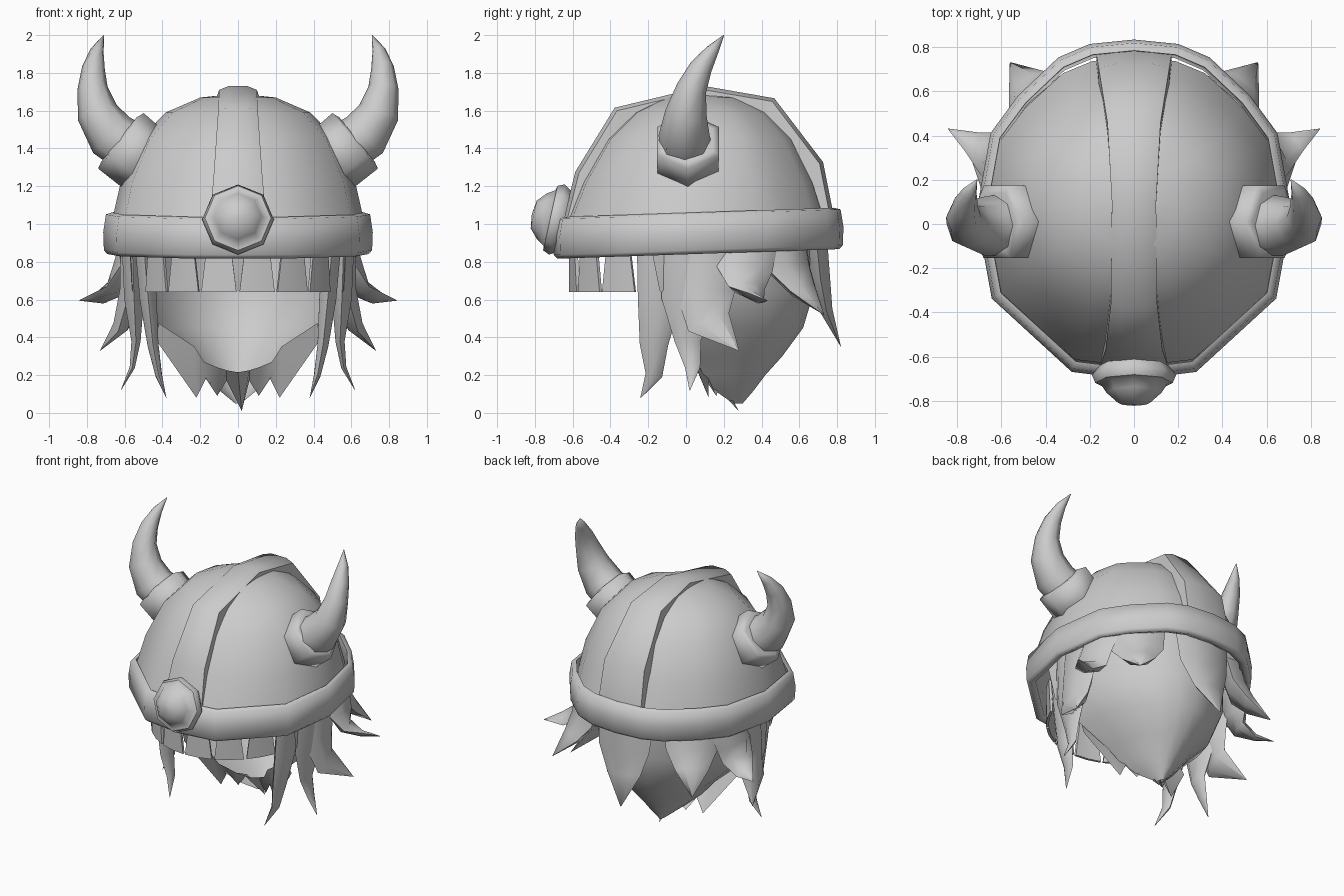
import bpy, bmesh, math
from mathutils import Vector

cube = bpy.data.objects.get("Cube")
if cube:
    bpy.data.objects.remove(cube)

grey = bpy.data.materials.new("plain grey")
grey.use_nodes = True
COLOUR = (0.6, 0.6, 0.6, 1)
grey.diffuse_color = COLOUR
grey.node_tree.nodes["Principled BSDF"].inputs["Base Color"].default_value = COLOUR


def loft(name, rings, closed=True, caps=True, loop=False, angle=40):
    """Skin a list of equally long point rings."""
    bm = bmesh.new()
    rows = [[bm.verts.new(p) for p in ring] for ring in rings]
    n = len(rows[0])
    pairs = list(zip(rows, rows[1:])) + ([(rows[-1], rows[0])] if loop else [])
    for a, b in pairs:
        for i in range(n if closed else n - 1):
            j = (i + 1) % n
            bm.faces.new((a[i], a[j], b[j], b[i]))
    if caps:
        bm.faces.new(rows[0])
        bm.faces.new(rows[-1])
    bmesh.ops.remove_doubles(bm, verts=bm.verts, dist=0.0005)
    bmesh.ops.recalc_face_normals(bm, faces=bm.faces)
    mesh = bpy.data.meshes.new(name)
    bm.to_mesh(mesh)
    bm.free()
    obj = bpy.data.objects.new(name, mesh)
    bpy.context.collection.objects.link(obj)
    mesh.materials.append(grey)
    bpy.ops.object.select_all(action='DESELECT')
    obj.select_set(True)
    bpy.context.view_layer.objects.active = obj
    bpy.ops.object.shade_smooth_by_angle(angle=math.radians(angle))


def tube(name, path, wide, widths, flat=1.0, sides=6, turn=0.0, angle=75):
    """Tapered tube; 'wide' is the direction of its broad axis."""
    pts = [Vector(p) for p in path]
    rings = []
    for i, p in enumerate(pts):
        t = (pts[min(i + 1, len(pts) - 1)] - pts[max(i - 1, 0)]).normalized()
        u = Vector(wide)
        u = (u - t * u.dot(t)).normalized()
        v = t.cross(u)
        w = max(widths[i], 0.002)
        rings.append([p + u * w * math.cos(a) + v * w * flat * math.sin(a)
                      for a in (turn + math.tau * k / sides for k in range(sides))])
    loft(name, rings, angle=angle)


# Helmet plan outline
half = [(0, -0.70), (0.28, -0.665), (0.64, -0.335), (0.71, 0.05),
        (0.645, 0.41), (0.52, 0.58), (0.34, 0.75), (0.2, 0.81), (0, 0.83)]
outline = half + [(-x, y) for x, y in half[-2:0:-1]]
MID = 0.06


def plan(sx, sy, z, shift=0.0, tilt=0.0):
    ring = []
    for x, y in outline:
        yy = MID + shift + (y - MID) * sy
        ring.append((x * sx, yy, z + tilt * (yy + 0.72)))
    return ring


# Helmet dome and rolled rim
loft("helmet_dome", [plan(*ring) for ring in
     ((0.945, 0.915, 1.0, -0.01), (0.875, 0.81, 1.22, 0.0), (0.73, 0.645, 1.45, 0.01),
      (0.54, 0.46, 1.59, 0.015), (0.28, 0.25, 1.67, 0.02), (0.002, 0.002, 1.69, 0.02))],
     caps=False, angle=60)
loft("helmet_rim", [plan(s, s, z, tilt=0.034) for s, z in
     ((0.975, 0.815), (1.0, 0.835), (1.005, 0.93), (0.985, 1.025), (0.94, 1.035), (0.92, 0.83))],
     caps=False, loop=True, angle=85)

# Raised crest running over the dome
crest = []
for y, z, w in ((-0.66, 1.0, 0.15), (-0.59, 1.28, 0.128), (-0.38, 1.62, 0.105),
                (0.1, 1.735, 0.1), (0.47, 1.67, 0.12), (0.73, 1.33, 0.16), (0.79, 1.03, 0.17)):
    inward = Vector((0, MID - y, 1.0 - z)).normalized()
    crest.append([Vector((k * w, y, z)) + inward * d for k, d in
                  ((-1, 0.13), (-1, 0.025), (-0.5, 0.005), (0.5, 0.005), (1, 0.025), (1, 0.13))])
loft("crest", crest, angle=50)

# Front boss: octagonal plate and rounded knob, leaning with the dome
lean = Vector((0, -1, 0.22)).normalized()
up = Vector((0, 0.22, 1)).normalized()
boss = []
for d, r in ((0, 0.165), (0.04, 0.19), (0.075, 0.175), (0.08, 0.15), (0.12, 0.125),
             (0.165, 0.075), (0.175, 0.002)):
    c = Vector((0, -0.645, 1.015)) + lean * d
    boss.append([c + Vector((1, 0, 0)) * r * math.cos(a) + up * r * math.sin(a)
                 for a in (math.tau * k / 8 for k in range(8))])
loft("front_boss", boss, angle=55)

# Blunt fringe plates hanging below the rim, wider at the bottom
for i in range(6):
    a0, a1 = (math.radians(-66 + 22 * k) for k in (i, i + 1))
    rings = []
    for z, gap in ((0.9, 0.075), (0.64, 0.015)):
        arc = [a0 + gap, (a0 + a1) / 2, a1 - gap]
        rings.append([(r * 0.54 * math.sin(a), -0.02 - r * 0.6 * math.cos(a), z)
                      for r, part in ((1.0, arc), (0.97, arc[::-1])) for a in part])
    loft("fringe_%d" % i, rings, angle=30)

# Hollow back of the head, open toward the face
shell = []
for z, rx, front, back in ((0.95, 0.58, -0.2, 0.68), (0.65, 0.56, -0.14, 0.68),
                           (0.45, 0.44, -0.02, 0.62), (0.3, 0.27, 0.05, 0.51),
                           (0.2, 0.19, 0.09, 0.42), (0.12, 0.1, 0.15, 0.36),
                           (0.05, 0.015, 0.25, 0.3)):
    shell.append([(rx * math.cos(t), front + (back - front) * math.sin(t), z)
                  for t in (math.pi * k / 12 for k in range(13))])
loft("back_hair", shell, closed=False, caps=False, angle=70)

# Ragged curtain of hair tips along the jaw
jaw_top = [(0.42, -0.04, 0.475), (0.23, 0.01, 0.35), (0.18, 0.04, 0.27),
           (0.12, 0.06, 0.245), (0.06, 0.07, 0.225)]
jaw_tips = [(0.43, 0.0, 0.38), (0.22, 0.12, 0.08), (0.17, 0.12, 0.18),
            (0.11, 0.16, 0.09), (0.06, 0.19, 0.17)]
loft("jaw_fringe", [side + [middle] + [(-x, y, z) for x, y, z in side[::-1]]
     for side, middle in ((jaw_top, (0, 0.08, 0.215)), (jaw_tips, (0.02, 0.28, 0.01)))],
     closed=False, caps=False, angle=60)

# Broad lock at the nape
tube("nape_lock", [(0, 0.69, 0.92), (0, 0.71, 0.72), (-0.02, 0.74, 0.55), (-0.05, 0.82, 0.35)],
     (1, 0, 0), (0.22, 0.2, 0.13, 0), flat=0.3)

# Paired hair locks: name, path, broad direction, half widths, flatness
locks = [
    ("temple_lock", [(0.5, -0.14, 0.9), (0.475, -0.14, 0.6), (0.45, -0.17, 0.36),
                     (0.42, -0.17, 0.2), (0.38, -0.24, 0.08)],
     (0, 1, 0), (0.12, 0.115, 0.075, 0.045, 0), 0.45),
    ("cheek_lock", [(0.56, 0.03, 0.9), (0.55, 0.02, 0.6), (0.54, 0.01, 0.38),
                    (0.56, 0.035, 0.24), (0.62, 0.02, 0.12)],
     (0, 1, 0), (0.16, 0.15, 0.07, 0.04, 0), 0.4),
    ("ear_lock", [(0.56, 0.13, 0.9), (0.57, 0.1, 0.65), (0.61, 0.12, 0.48), (0.73, 0.28, 0.33)],
     (0, 1, 0), (0.18, 0.16, 0.12, 0), 0.4),
    ("side_spike", [(0.55, 0.33, 0.92), (0.6, 0.31, 0.76), (0.64, 0.32, 0.66),
                    (0.73, 0.37, 0.61), (0.84, 0.43, 0.595)],
     (0, 1, -0.6), (0.16, 0.15, 0.11, 0.06, 0), 0.4),
    ("rear_spike", [(0.41, 0.51, 0.92), (0.43, 0.55, 0.76), (0.48, 0.62, 0.65), (0.56, 0.73, 0.52)],
     (-0.7, 0.6, 0), (0.19, 0.17, 0.11, 0), 0.45),
]

for s, side in ((1, "left"), (-1, "right")):
    def flip(path):
        return [(s * x, y, z) for x, y, z in path]

    for name, path, wide, widths, flat in locks:
        tube(side + "_" + name, flip(path), flip([wide])[0], widths, flat=flat)
    # Horn socket and curved horn
    tube(side + "_horn_socket", flip([(0.45, 0.01, 1.3), (0.62, 0.01, 1.44), (0.63, 0.01, 1.448)]),
         (0, 1, 0), (0.185, 0.19, 0.15), sides=6, turn=math.pi / 6, angle=100)
    tube(side + "_horn", flip([(0.56, 0, 1.4), (0.67, -0.01, 1.47), (0.745, 0, 1.59),
                               (0.77, 0.03, 1.72), (0.765, 0.08, 1.83),
                               (0.745, 0.14, 1.92), (0.71, 0.2, 2.0)]),
         (0, 1, 0), (0.14, 0.135, 0.11, 0.08, 0.06, 0.035, 0), sides=8)
